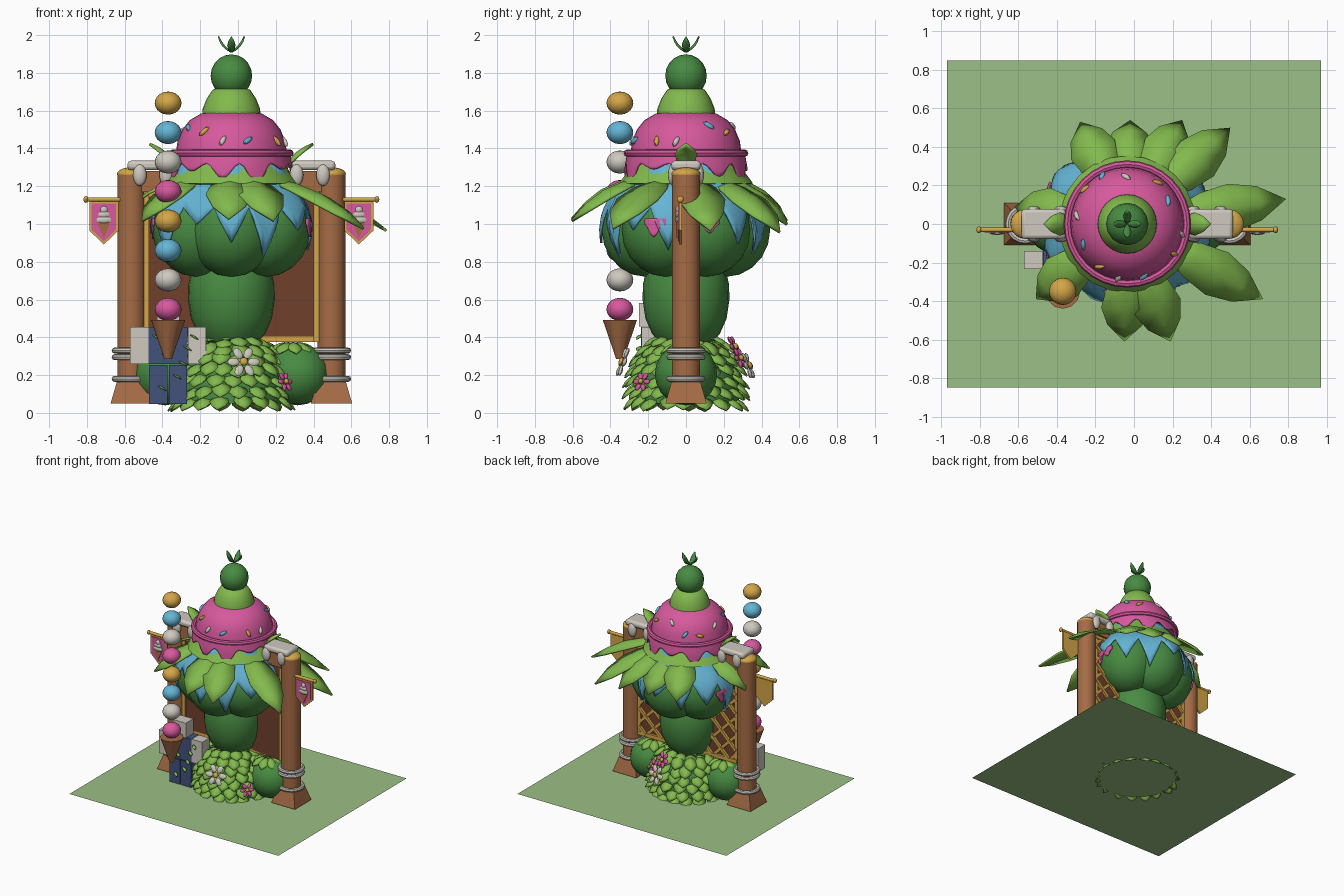
import bpy, bmesh, math, random
from mathutils import Matrix, Vector, Euler

if "Cube" in bpy.data.objects:
    bpy.data.objects.remove(bpy.data.objects["Cube"])

random.seed(4)
CX = -0.035                       # axis of the tree and gate
Z = Vector((0, 0, 1))
PAL = {"dark_green": (.065, .26, .055), "leaf_green": (.225, .49, .075), "pink": (.68, .10, .34),
       "blue": (.13, .46, .66), "cream": (.62, .58, .52), "gold": (.66, .38, .065),
       "wood": (.38, .15, .06), "dark_brown": (.16, .05, .025), "navy": (.055, .085, .20),
       "lawn": (.33, .53, .24)}
MATS = {}
for k, c in PAL.items():
    MATS[k] = bpy.data.materials.new(k)
    MATS[k].diffuse_color = (*c, 1)


def finish(name, bm, mat, fix=True):
    if fix:
        bmesh.ops.recalc_face_normals(bm, faces=bm.faces[:])
    me = bpy.data.meshes.new(name)
    bm.to_mesh(me)
    bm.free()
    me.materials.append(MATS[mat])
    ob = bpy.data.objects.new(name, me)
    bpy.context.collection.objects.link(ob)
    return ob


def tf(loc, scale=(1, 1, 1), rot=None):
    r = rot.to_matrix().to_4x4() if rot else Matrix()
    return Matrix.Translation(loc) @ r @ Matrix.Diagonal((*scale, 1))


def ball(bm, loc, scale, rot=None, u=16, v=10):
    bmesh.ops.create_uvsphere(bm, u_segments=u, v_segments=v, radius=1, matrix=tf(loc, scale, rot))


def box(bm, loc, size, rot=None):
    bmesh.ops.create_cube(bm, size=1, matrix=tf(loc, size, rot))


def cone(bm, loc, r1, r2, h, seg=16, rot=None):
    bmesh.ops.create_cone(bm, cap_ends=True, segments=seg, radius1=r1, radius2=r2, depth=h,
                          matrix=tf(loc, rot=rot))


def lathe(bm, prof, cx, cy=0, seg=24, closed=False):
    rings = [[bm.verts.new((cx + r * math.cos(i * math.tau / seg), cy + r * math.sin(i * math.tau / seg), z))
              for i in range(seg)] for r, z in prof]
    pairs = list(zip(rings, rings[1:])) + ([(rings[-1], rings[0])] if closed else [])
    for a, b in pairs:
        for i in range(seg):
            bm.faces.new((a[i], a[i - 1], b[i - 1], b[i]))
    if not closed:
        bm.faces.new(rings[0])
        bm.faces.new(rings[-1])


def ring(bm, x, z, R, r, seg=20):
    lathe(bm, [(R + r * math.cos(a * math.pi / 4), z + r * math.sin(a * math.pi / 4)) for a in range(8)],
          x, 0, seg, True)


def leaf(bm, base, tip, w, arch=.02, fold=.25):
    base, tip = Vector(base), Vector(tip)
    d = tip - base
    s = d.cross(Z).normalized()
    n = s.cross(d).normalized()
    rows = []
    for t, k in ((0, .3), (.25, .8), (.5, 1), (.75, .72)):
        p = base + d * t + n * arch * math.sin(math.pi * t)
        e = n * fold * w * k
        rows.append([bm.verts.new(q) for q in (p - s * w * k - e, p, p + s * w * k - e)])
    end = bm.verts.new(tip)
    for a, b in zip(rows, rows[1:]):
        for i in (0, 1):
            bm.faces.new((a[i], a[i + 1], b[i + 1], b[i]))
    for i in (0, 1):
        bm.faces.new((rows[-1][i], rows[-1][i + 1], end))


def leaves_done(name, bm, mat="leaf_green", th=.008):
    m = finish(name, bm, mat).modifiers.new("thickness", 'SOLIDIFY')
    m.thickness = th


def interp(table, z):
    for (z0, r0), (z1, r1) in zip(table, table[1:]):
        if z <= z0 and z >= z1:
            return r0 + (r1 - r0) * (z0 - z) / (z0 - z1)
    return table[-1][1]


def skirt(name, mat, table, drips, a0, a1, high, sharp, lobes=0.0, per=6):
    """Icing that hangs from table's top to a wavy or pointed hem."""
    bm, cols = bmesh.new(), []
    n = len(drips) * per
    for i in range(n + 1):
        a = a0 + (a1 - a0) * i / n
        f = 1 - abs(i % per - per / 2) / (per / 2)
        f = f if sharp else .5 - .5 * math.cos(math.pi * f)
        zb = high + (drips[(i // per) % len(drips)] - high) * f
        k = 1 - lobes * (1 - math.cos(6 * (a + math.pi / 2))) / 2
        col = []
        for j in range(7):
            z = table[0][0] + (zb - table[0][0]) * j / 6
            r = interp(table, z) * k
            col.append(bm.verts.new((CX + r * math.cos(a), r * math.sin(a), z)))
        cols.append(col)
    for p, q in zip(cols, cols[1:]):
        for j in range(6):
            bm.faces.new((p[j], p[j + 1], q[j + 1], q[j]))
    bmesh.ops.remove_doubles(bm, verts=bm.verts[:], dist=1e-4)
    finish(name, bm, mat).modifiers.new("thickness", 'SOLIDIFY').thickness = .012


def prism(bm, pts, y0, y1):
    a, b = ([bm.verts.new((x, y, z)) for x, z in pts] for y in (y0, y1))
    bm.faces.new(a)
    bm.faces.new(b[::-1])
    for i in range(len(pts)):
        bm.faces.new((a[i - 1], a[i], b[i], b[i - 1]))


B = {k: bmesh.new() for k in ("lawn", "post", "base", "cap", "ring", "slab", "rod", "flag_back", "flag",
                              "scoop_icon", "cone_icon")}
# lawn
bmesh.ops.create_grid(B["lawn"], x_segments=1, y_segments=1, size=1, matrix=tf((0, 0, .042), (.97, .85, 1)))
finish("lawn", B.pop("lawn"), "lawn", False)
# gate posts with rings, icing and banners on both sides
for s in (-1, 1):
    px, bx = CX + s * .53, CX + s * .675
    cone(B["post"], (px, 0, .66), .074, .074, 1.22, 16)
    cone(B["base"], (px, 0, .107), .155, .108, .115, 4, Euler((0, 0, math.pi / 4)))
    ball(B["cap"], (px, 0, 1.265), (.076, .076, .035))
    for z in (.18, .295, .33):
        ring(B["ring"], px, z, .088, .016)
    box(B["slab"], (CX + s * .435, 0, 1.31), (.23, .155, .05))
    for y in (-.07, .07):
        ball(B["ring"], (CX + s * .485, y, 1.26), (.036, .025, .058))
        ball(B["ring"], (CX + s * .345, y, 1.26), (.036, .025, .058))
    cone(B["rod"], (CX + s * .675, -.03, 1.13), .012, .012, .2, 10, Euler((0, math.pi / 2, 0)))
    ball(B["rod"], (CX + s * .77, -.03, 1.13), (.014, .018, .018), u=10, v=6)
    for key, g, y0, y1 in (("flag_back", 0, -.038, -.022), ("flag", .012, -.043, -.037)):
        prism(B[key], [(bx - .077 + g, 1.12 - g), (bx + .077 - g, 1.12 - g), (bx + .077 - g, .965 + g * .4),
                       (bx, .892 + g * 1.3), (bx - .077 + g, .965 + g * .4)], y0, y1)
    for z, r in ((1.075, .02), (1.05, .032), (1.022, .042)):
        ball(B["scoop_icon"], (bx, -.045, z), (r, .012, .02), u=10, v=6)
    prism(B["cone_icon"], [(bx - .036, 1.01), (bx + .036, 1.01), (bx, .925)], -.05, -.042)
for key, name, mat in (("post", "gate_posts", "wood"), ("base", "post_bases", "wood"), ("cap", "post_caps", "gold"),
                       ("ring", "post_rings_and_drips", "cream"), ("slab", "icing_slabs", "cream"),
                       ("rod", "banner_rods", "gold"), ("flag_back", "banner_backs", "gold"),
                       ("flag", "banners", "pink"), ("scoop_icon", "banner_scoops", "cream"),
                       ("cone_icon", "banner_cones", "wood")):
    ob = finish(name, B[key], mat)
    if key == "slab":
        bv = ob.modifiers.new("round", 'BEVEL')
        bv.width, bv.segments = .018, 2
# top beam and back panel
bm = bmesh.new()
box(bm, (CX, 0, 1.225), (1.02, .1, .11))
finish("gate_beam", bm, "wood")
bm = bmesh.new()
box(bm, (CX, 0, .775), (.94, .03, .8))
finish("back_panel", bm, "dark_brown")
# gold frame and lattice on the back of the panel
bm = bmesh.new()
for s in (-1, 1):
    box(bm, (CX + s * .45, 0, .775), (.028, .06, .8))
box(bm, (CX, .01, .39), (.92, .05, .03))
box(bm, (CX, .01, 1.16), (.92, .05, .03))
W, H = .45, .385
for s in (-1, 1):
    for i in range(-5, 6):
        c = i * .155
        x0, x1 = max(-W, c - H), min(W, c + H)
        if x1 - x0 > .05:
            m = (x0 + x1) / 2
            box(bm, (CX + m, .025 + s * .004, .775 + s * (m - c)), ((x1 - x0) * 1.414, .02, .024),
                Euler((0, -s * math.pi / 4, 0)))
finish("lattice", bm, "gold")

# trunk and crown lobes
bm = bmesh.new()
lathe(bm, [(.13, .36), (.18, .42), (.215, .5), (.23, .6), (.228, .68), (.21, .76), (.18, .83), (.14, .9)], CX)
finish("trunk", bm, "dark_green")
bm = bmesh.new()
for i in range(6):
    a = math.radians(60 * i - 90)
    ball(bm, (CX + .21 * math.cos(a), .21 * math.sin(a), .97), (.236, .236, .25))
finish("crown_lobes", bm, "dark_green")
# blue icing, small pink side icing
LOB = [(1.34, .28), (1.22, .34), (1.1, .435), (1.0, .462), (.9, .455), (.8, .41)]
skirt("blue_icing", "blue", LOB, [.95, .84, 1.0, .9, .82, .97, .86, 1.0, .9, .84, .98, .88, .93, .82],
      -math.pi, math.pi, 1.09, True, .07)
for s in (0, math.pi):
    skirt("side_icing", "pink", [(1.03, .46), (.9, .462)], [.93, .95, .92, .95], s - .5, s + .4, 1.0, False, .1)
# leafy ruff under the pink dome
bm = bmesh.new()
lathe(bm, [(.25, 1.37), (.3, 1.29), (.355, 1.215), (.3, 1.2)], CX)
finish("ruff", bm, "leaf_green")
# large drooping leaves
bm = bmesh.new()
for x, y, z in ((-.05, -.61, 1.03), (.19, -.61, 1.02), (.67, -.39, .98), (.79, .13, .97), (.5, .5, .96),
                (.25, .54, 1.0), (-.02, .54, 1.02), (-.28, .53, 1.03), (-.62, .09, 1.05), (-.51, -.39, 1.02)):
    d = Vector((x - CX, y, 0)).normalized()
    leaf(bm, (CX + d.x * .24, d.y * .24, 1.25), (x, y, z), .125, .05, .22)
for s in (-1, 1):
    leaf(bm, (CX + s * .28, 0, 1.3), (CX + s * .43, 0, 1.43), .06)
leaves_done("crown_leaves", bm, th=.014)
# pink dome with rim, drips and sprinkles
DOME = [(1.60, .09), (1.585, .16), (1.55, .22), (1.5, .26), (1.44, .285), (1.37, .295)]
bm = bmesh.new()
lathe(bm, [(r, z) for z, r in DOME], CX, 0, 32)
ring(bm, CX, 1.375, .31, .02, 32)
finish("pink_dome", bm, "pink")
skirt("pink_drips", "pink", [(1.385, .31), (1.3, .325), (1.2, .33)],
      [1.22, 1.28, 1.24, 1.21, 1.29, 1.23, 1.25, 1.21, 1.28, 1.22, 1.26], -math.pi, math.pi, 1.32, False, per=8)
for k, mat in enumerate(("cream", "blue", "gold", "pink")):
    bm = bmesh.new()
    for i in range(4):
        a = math.radians(-95 + 28 * k + 90 * i + random.uniform(-8, 8))
        z = random.uniform(1.43, 1.54) if mat != "pink" else random.uniform(1.13, 1.2)
        r = interp(DOME if mat != "pink" else LOB, z)
        n = Vector((math.cos(a), math.sin(a), .7))
        q = n.to_track_quat('Z', 'Y') @ Euler((0, 0, random.uniform(0, 3))).to_quaternion()
        ball(bm, (CX + r * math.cos(a), r * math.sin(a), z), (.034, .014, .014), q, 8, 6)
    finish(mat + "_sprinkles", bm, mat)
# collar, top ball and sprout
bm = bmesh.new()
lathe(bm, [(.155, 1.57), (.152, 1.61), (.13, 1.665), (.1, 1.71), (.05, 1.73)], CX)
finish("collar", bm, "leaf_green")
bm = bmesh.new()
ball(bm, (CX, 0, 1.785), (.11, .11, .113))
finish("top_ball", bm, "dark_green")
bm = bmesh.new()
for i in range(4):
    a = i * math.pi / 2
    leaf(bm, (CX, 0, 1.915), (CX + .065 * math.cos(a), .065 * math.sin(a), 1.995), .022, -.008)
leaves_done("sprout", bm, "dark_green")

# stack of scoops on a cone
SX, SY = -.37, -.35
for k, mat in enumerate(("gold", "blue", "cream", "pink")):
    bm = bmesh.new()
    for z in (1.64 - .156 * k, 1.016 - .156 * k):
        ball(bm, (SX, SY, z), (.071, .071, .061))
    finish(mat + "_scoops", bm, mat)
bm = bmesh.new()
cone(bm, (SX, SY, .388), .02, .09, .205, 12)
finish("scoop_cone", bm, "wood")
# blocky statue
bm = bmesh.new()
box(bm, (SX, -.187, .357), (.205, .1, .195))
for s in (-1, 1):
    box(bm, (SX + s * .052, -.187, .15), (.096, .1, .205))
finish("statue_body", bm, "navy")
bm = bmesh.new()
for s in (-1, 1):
    box(bm, (SX + s * .153, -.187, .357), (.097, .095, .195))
box(bm, (SX, -.2, .52), (.12, .1, .125))
finish("statue_arms_and_head", bm, "cream")
bm = bmesh.new()
for dx, z in ((-.08, .4), (-.03, .3), (.06, .26), (.03, .19), (-.05, .13), (.085, .34), (.12, .4)):
    leaf(bm, (SX + dx, -.24, z + .015), (SX + dx + .04, -.262, z - .01), .014, .004)
leaves_done("statue_vine", bm, th=.004)

# base bush
bm = bmesh.new()
lathe(bm, [(.28, .05), (.28, .2), (.24, .31), (.12, .39)], CX)
for s in (-1, 1):
    ball(bm, (CX + s * .35, 0, .205), (.17, .165, .165))
finish("bush_core", bm, "dark_green")
bm = bmesh.new()
for k, (z, r, n) in enumerate(((.015, .34, 18), (.075, .345, 20), (.135, .34, 20), (.195, .33, 20),
                               (.25, .31, 18), (.3, .28, 16), (.345, .235, 14), (.385, .17, 9))):
    for i in range(n):
        a = (i + .5 * (k % 2)) * math.tau / n + random.uniform(-.05, .05)
        c, s, dz = math.cos(a), math.sin(a), random.uniform(-.008, .008)
        leaf(bm, (CX + (r - .09) * c, (r - .09) * s, z + .075 + dz * 2 - .03 * (k > 5)),
             (CX + r * c, r * s, max(z + dz, .005)), .052, .015)
for s in (-1, 1):
    for i in range(9):
        a = i * math.tau / 9
        leaf(bm, (CX + s * .32 + .04 * math.cos(a), .04 * math.sin(a), .375),
             (CX + s * .32 + .14 * math.cos(a), .14 * math.sin(a), .315), .042, .015)
leaves_done("bush_leaves", bm)
# flowers
FL = {"cream": bmesh.new(), "pink": bmesh.new(), "gold": bmesh.new()}
for mat, x, y, z, R in (("cream", .03, -.335, .27, .055), ("pink", .25, -.235, .165, .035),
                        ("pink", .04, .255, .35, .042), ("pink", .1, .285, .29, .038),
                        ("cream", .05, .33, .25, .05)):
    n = Vector((x - CX, y, .12))
    q = n.to_track_quat('Z', 'Y')
    for i in range(6):
        e = Euler((0, 0, i * math.pi / 3)).to_quaternion()
        ball(FL[mat], Vector((x, y, z)) + q @ e @ Vector((R, 0, 0)), (R * .62, R * .42, .01), q @ e, 8, 6)
    ball(FL["gold"], Vector((x, y, z)) + q @ Vector((0, 0, .008)), (R * .42, R * .42, .014), q, 8, 6)
for mat, name in (("cream", "white_petals"), ("pink", "pink_petals"), ("gold", "flower_centres")):
    finish(name, FL[mat], mat)

# smooth shading with sharp edges kept
for ob in bpy.context.collection.objects:
    ob.select_set(True)
    bpy.context.view_layer.objects.active = ob
bpy.ops.object.shade_smooth_by_angle(angle=math.radians(38))

for m in bpy.data.materials:
    if m.users and not m.is_grease_pencil:
        m.use_nodes = True
        m.node_tree.nodes["Principled BSDF"].inputs["Base Color"].default_value = m.diffuse_color
